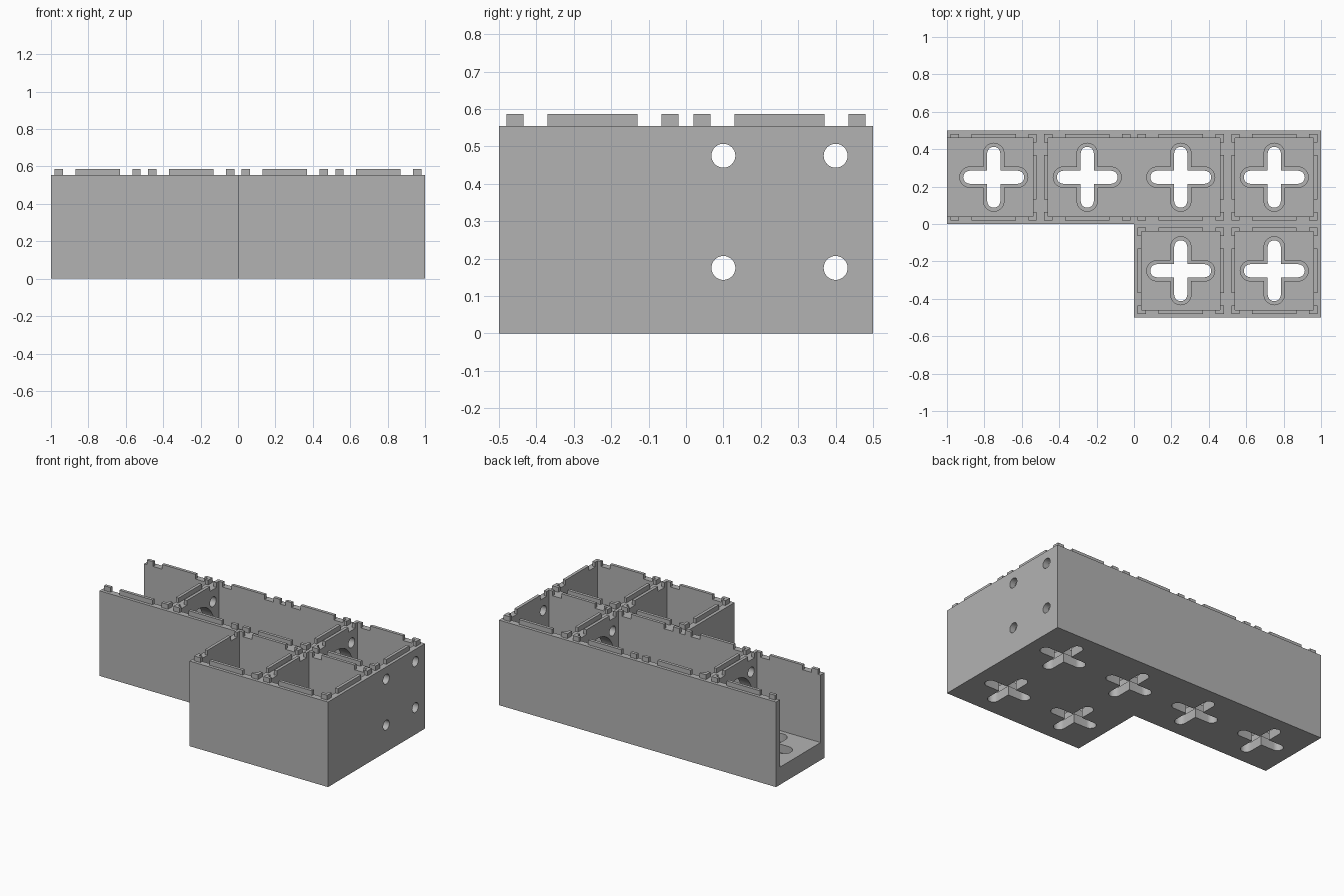
import bpy, bmesh, math
from mathutils import Matrix

if "Cube" in bpy.data.objects:
    bpy.data.objects.remove(bpy.data.objects["Cube"])

CELL, WALL, FLOOR, TOP, LUG_TOP = 0.5, 0.04, 0.115, 0.555, 0.586

grey = bpy.data.materials.new("plain grey")
grey.use_nodes = True
colour = (0.45, 0.45, 0.45, 1)
grey.diffuse_color = colour
grey.node_tree.nodes["Principled BSDF"].inputs["Base Color"].default_value = colour


def box(bm, x0, x1, y0, y1, z0, z1):
    place = Matrix.Translation(((x0 + x1) / 2, (y0 + y1) / 2, (z0 + z1) / 2))
    size = Matrix.Diagonal((x1 - x0, y1 - y0, z1 - z0, 1))
    bmesh.ops.create_cube(bm, size=1, matrix=place @ size)


def prism(bm, outline, z0, z1):
    face = bm.faces.new([bm.verts.new((x, y, z0)) for x, y in outline])
    top = bmesh.ops.extrude_face_region(bm, geom=[face])["geom"]
    verts = [v for v in top if isinstance(v, bmesh.types.BMVert)]
    bmesh.ops.translate(bm, verts=verts, vec=(0, 0, z1 - z0))


def rod(bm, x0, x1, y, z, radius, sides):
    matrix = Matrix.Translation(((x0 + x1) / 2, y, z)) @ Matrix.Rotation(math.pi / 2, 4, 'Y')
    bmesh.ops.create_cone(bm, cap_ends=True, segments=sides, radius1=radius,
                          radius2=radius, depth=x1 - x0, matrix=matrix)


def cross(cx, cy, reach, half):
    # Plus sign with rounded arm ends
    points = []
    for arm in range(4):
        turn = arm * math.pi / 2
        local = [(reach - half + half * math.cos(a), half * math.sin(a))
                 for a in [math.pi * (i / 12 - 0.5) for i in range(13)]]
        local.append((half, half))
        points += [(cx + x * math.cos(turn) - y * math.sin(turn),
                    cy + x * math.sin(turn) + y * math.cos(turn)) for x, y in local]
    return points


def finish(name, bm):
    bmesh.ops.recalc_face_normals(bm, faces=bm.faces)
    mesh = bpy.data.meshes.new(name)
    bm.to_mesh(mesh)
    bm.free()
    mesh.materials.append(grey)
    obj = bpy.data.objects.new(name, mesh)
    bpy.context.collection.objects.link(obj)
    return obj


def activate(obj):
    bpy.ops.object.select_all(action='DESELECT')
    obj.select_set(True)
    bpy.context.view_layer.objects.active = obj


def carve(target, bm):
    cutter = finish("cutter", bm)
    cutter.hide_render = True
    mod = target.modifiers.new("cut", 'BOOLEAN')
    mod.operation, mod.solver, mod.object = 'DIFFERENCE', 'EXACT', cutter
    activate(target)
    bpy.ops.object.modifier_apply(modifier=mod.name)
    bpy.data.objects.remove(cutter)


# Cell corners with the sides that carry a wall
cells = [(-1, 0, "NSE"), (-0.5, 0, "NSW"), (0, 0, "NSE"), (0.5, 0, "NSEW"),
         (0, -0.5, "NSEW"), (0.5, -0.5, "NSEW")]

# L-shaped tray body
bm = bmesh.new()
prism(bm, [(-1, 0), (0, 0), (0, -0.5), (1, -0.5), (1, 0.5), (-1, 0.5)], 0, TOP)
tray = finish("tray_body", bm)

# Bays: one open at the end, one double, three single
bm = bmesh.new()
for x0, x1, y in [(-1.2, -0.5, 0), (-0.5, 0.5, 0), (0.5, 1, 0), (0, 0.5, -0.5), (0.5, 1, -0.5)]:
    box(bm, x0 + WALL, x1 - WALL, y + WALL, y + CELL - WALL, FLOOR, 1)
carve(tray, bm)

# Stepped cross slots in the floor
for reach, half, z0 in [(0.182, 0.055, 0.06), (0.163, 0.035, -0.1)]:
    bm = bmesh.new()
    for x, y, sides in cells:
        prism(bm, cross(x + CELL / 2, y + CELL / 2, reach, half), z0, 0.2)
    carve(tray, bm)

# Bolt holes through the cross walls, and round ports between the bays
bm = bmesh.new()
for y in (0.1, 0.4):
    for z in (0.175, 0.475):
        rod(bm, -0.7, 1.1, y, z, 0.032, 32)
carve(tray, bm)
bm = bmesh.new()
rod(bm, -0.7, 0.7, 0.25, 0.325, 0.16, 48)
carve(tray, bm)
activate(tray)
bpy.ops.object.shade_smooth_by_angle(angle=math.radians(30))

# Locating lugs along the wall tops
bm = bmesh.new()
for x, y, sides in cells:
    for side in sides:
        low = 0.02 if side in "NS" else WALL
        near = 0.02 if side in "SW" else CELL - WALL
        for a, b in [(low, 0.065), (0.13, 0.37), (CELL - 0.065, CELL - low)]:
            if side in "NS":
                box(bm, x + a, x + b, y + near, y + near + 0.02, TOP - 0.005, LUG_TOP)
            else:
                box(bm, x + near, x + near + 0.02, y + a, y + b, TOP - 0.005, LUG_TOP)
finish("locating_lugs", bm)
